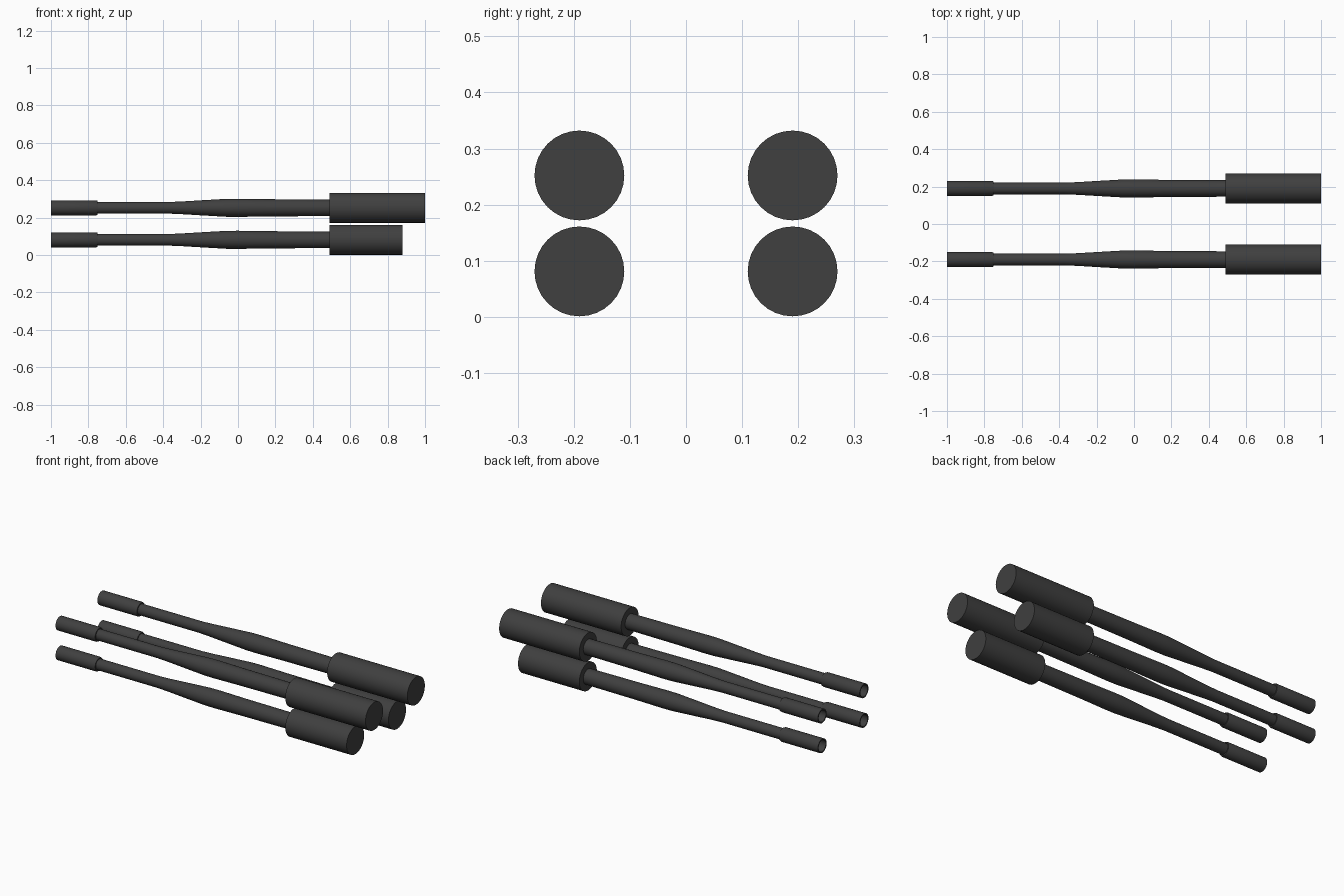
import bpy, bmesh, math

if "Cube" in bpy.data.objects:
    bpy.data.objects.remove(bpy.data.objects["Cube"])

SIDES = 32
dark = bpy.data.materials.new("dark_metal")
dark.diffuse_color = (0.05, 0.05, 0.05, 1)
dark.use_nodes = True
dark.node_tree.nodes["Principled BSDF"].inputs["Base Color"].default_value = dark.diffuse_color


def lathe_x(name, profile, y, z):
    """Revolve (x, radius) points round an axis along x; radius 0 closes an end."""
    bm = bmesh.new()
    rings = []
    for x, r in profile:
        if r == 0:
            rings.append([bm.verts.new((x, y, z))] * SIDES)
        else:
            rings.append([bm.verts.new((x, y + r * math.cos(i * math.tau / SIDES),
                                        z + r * math.sin(i * math.tau / SIDES)))
                          for i in range(SIDES)])
    for a, b in zip(rings, rings[1:]):
        for i in range(SIDES):
            j = (i + 1) % SIDES
            corners = list(dict.fromkeys((a[i], b[i], b[j], a[j])))
            bm.faces.new(corners)
    bmesh.ops.recalc_face_normals(bm, faces=bm.faces)
    mesh = bpy.data.meshes.new(name)
    bm.to_mesh(mesh)
    bm.free()
    mesh.materials.append(dark)
    ob = bpy.data.objects.new(name, mesh)
    bpy.context.collection.objects.link(ob)
    bpy.ops.object.select_all(action='DESELECT')
    ob.select_set(True)
    bpy.context.view_layer.objects.active = ob
    bpy.ops.object.shade_smooth_by_angle(angle=math.radians(30))


# Two pipes per side; the upper pair has the longer canister
for side, y in (("front", -0.19), ("back", 0.19)):
    for level, z, end in (("lower", 0.081, 0.88), ("upper", 0.252, 1.0)):
        tag = f"{level}_{side}"
        # hollow outlet sleeve
        lathe_x(f"outlet_tip_{tag}",
                [(-0.76, 0), (-0.76, 0.033), (-1, 0.033), (-1, 0.04),
                 (-0.758, 0.04), (-0.75, 0.037), (-0.75, 0)], y, z)
        # swelling pipe
        lathe_x(f"pipe_{tag}",
                [(-0.75, 0.031), (-0.37, 0.031), (-0.3, 0.034), (-0.2, 0.040),
                 (-0.06, 0.048), (0.0, 0.0485), (0.17, 0.046), (0.49, 0.044)], y, z)
        # wide end canister
        lathe_x(f"canister_{tag}",
                [(0.49, 0), (0.49, 0.08), (end, 0.08), (end, 0)], y, z)
